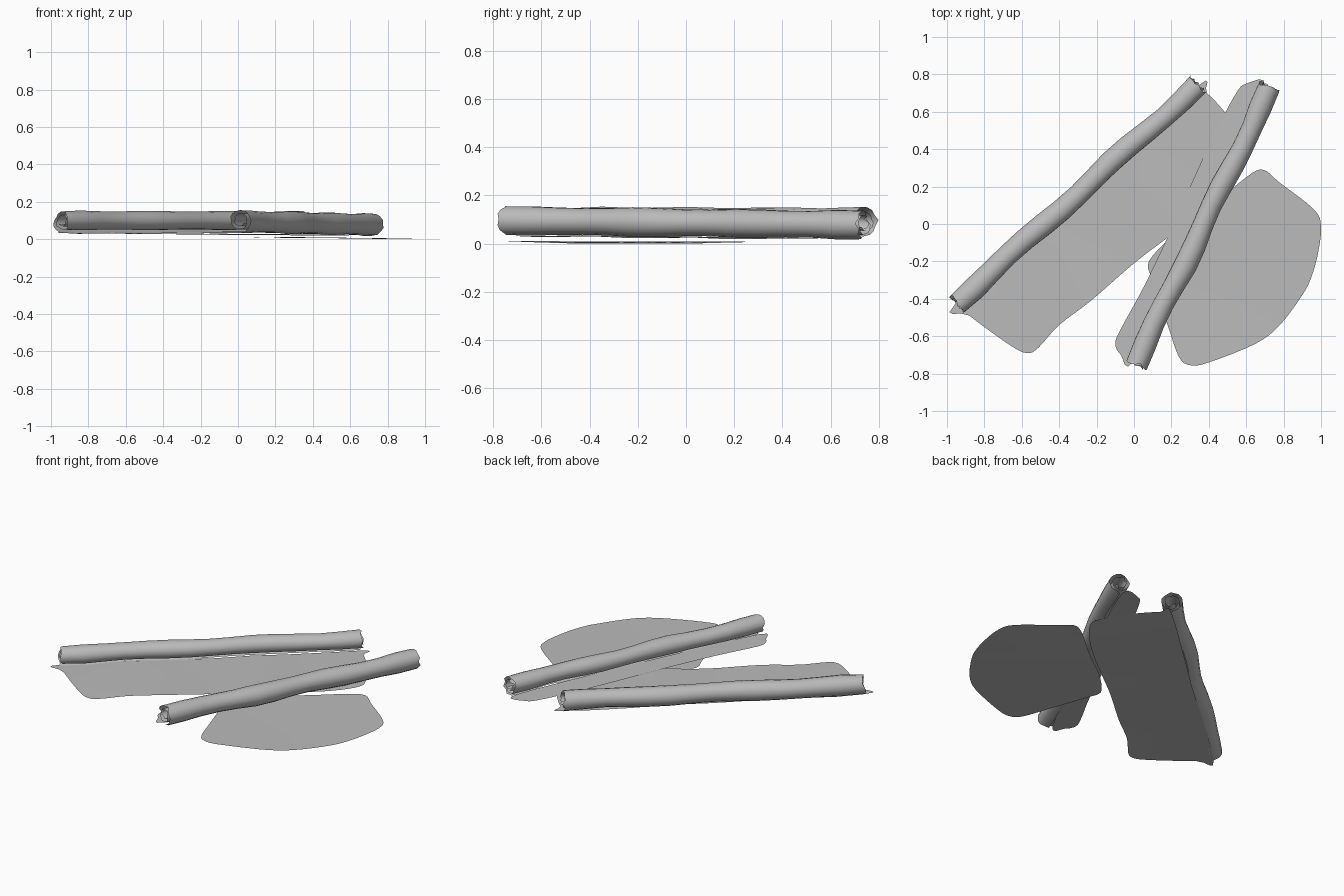
import bpy, bmesh, math, random
from mathutils import Vector

random.seed(4)
cube = bpy.data.objects.get("Cube")
if cube:
    bpy.data.objects.remove(cube)

mat = bpy.data.materials.new("pale grey")
mat.use_nodes = True
mat.diffuse_color = (0.5, 0.5, 0.5, 1)
mat.node_tree.nodes["Principled BSDF"].inputs["Base Color"].default_value = (0.5, 0.5, 0.5, 1)


def finish(bm, name):
    mesh = bpy.data.meshes.new(name)
    bm.to_mesh(mesh)
    bm.free()
    mesh.materials.append(mat)
    obj = bpy.data.objects.new(name, mesh)
    bpy.context.collection.objects.link(obj)
    bpy.ops.object.select_all(action="DESELECT")
    obj.select_set(True)
    bpy.context.view_layer.objects.active = obj
    bpy.ops.object.shade_smooth_by_angle(angle=math.radians(40))


def rounded(points, steps=4):
    """Closed smooth curve through the outline points."""
    n, out = len(points), []
    for i in range(n):
        a, b, c, d = (Vector(points[(i + k) % n]) for k in (-1, 0, 1, 2))
        for s in range(steps):
            t = s / steps
            out.append(0.5 * (2 * b + (c - a) * t + (2 * a - 5 * b + 4 * c - d) * t**2
                              + (3 * b - a - 3 * c + d) * t**3))
    return out


def flat_sheet(name, outline, height):
    """Thin sheet lying on the ground, height given by position."""
    bm = bmesh.new()
    face = bm.faces.new([bm.verts.new((p.x, p.y, height(p.x, p.y))) for p in rounded(outline)])
    face.normal_update()
    if face.normal.z < 0:
        face.normal_flip()
    bmesh.ops.triangulate(bm, faces=[face])
    finish(bm, name)


def roll(name, start, end, side, radius=0.068, turns=2.15, stations=15, segs=34):
    """Spiral scroll swept along a slightly wavy axis; side is where the flat part lies."""
    a, b = Vector(start), Vector(end)
    axis = (b - a).normalized()
    perp = Vector((axis.y, -axis.x, 0)).normalized() * side
    bm = bmesh.new()
    rows = []
    for i in range(stations):
        t = i / (stations - 1)
        centre = a.lerp(b, t) + perp * (0.008 * math.sin(t * 15 + side))
        size = radius * (1 + 0.05 * math.sin(t * 21) + random.uniform(-0.03, 0.03))
        twist = 0.2 * math.sin(t * 9)
        row = []
        for k in range(segs + 1):
            f = k / segs
            ang = f * turns * math.tau + twist * f
            r = size * (1 - 0.6 * f)
            # Slightly ragged ends
            slip = random.uniform(-0.012, 0.012) if i in (0, stations - 1) else 0
            row.append(bm.verts.new(centre - perp * (r * math.sin(ang))
                                    - Vector((0, 0, 0.92 * r * math.cos(ang))) + axis * slip))
        rows.append(row)
    for r0, r1 in zip(rows, rows[1:]):
        for k in range(segs):
            bm.faces.new((r0[k], r0[k + 1], r1[k + 1], r1[k]))
    bmesh.ops.recalc_face_normals(bm, faces=bm.faces)
    finish(bm, name)


# Wide sheet with its rolled edge
flat_sheet("wide_sheet", [
    (-0.95, -0.42), (-0.88, -0.49), (-0.66, -0.65), (-0.57, -0.69), (-0.51, -0.66), (-0.4, -0.54),
    (-0.23, -0.41), (0, -0.21), (0.17, -0.08), (0.35, 0.06), (0.52, 0.22), (0.61, 0.34),
    (0.6, 0.42), (0.5, 0.58), (0.39, 0.7), (0.33, 0.73), (-0.3, 0.16)],
    lambda x, y: 0.026 - 0.008 * x + 0.003 * math.sin(7 * (x + y)))
roll("wide_sheet_roll", (-0.945, -0.425, 0.096), (0.345, 0.74, 0.096), 1)

# Narrow sheet with its rolled edge
flat_sheet("narrow_sheet", [
    (0, -0.73), (-0.07, -0.7), (-0.1, -0.64), (-0.07, -0.56), (0.05, -0.34), (0.18, -0.07),
    (0.3, 0.2), (0.42, 0.46), (0.54, 0.69), (0.6, 0.75), (0.7, 0.74), (0.54, 0.36), (0.27, -0.2)],
    lambda x, y: 0.033 - 0.012 * y)
roll("narrow_sheet_roll", (0.005, -0.745, 0.1), (0.725, 0.73, 0.082), -1)

# Loose flat sheet
flat_sheet("loose_sheet", [
    (0.69, 0.29), (0.78, 0.22), (0.96, 0.08), (1.0, -0.01), (0.985, -0.15), (0.95, -0.28),
    (0.9, -0.38), (0.78, -0.54), (0.65, -0.64), (0.4, -0.74), (0.3, -0.755), (0.24, -0.71),
    (0.18, -0.54), (0.1, -0.3), (0.075, -0.23), (0.1, -0.17), (0.22, -0.05), (0.42, 0.1), (0.6, 0.25)],
    lambda x, y: max(0, 0.012 * (1 - x) + 0.003 * math.sin(6 * y)))
